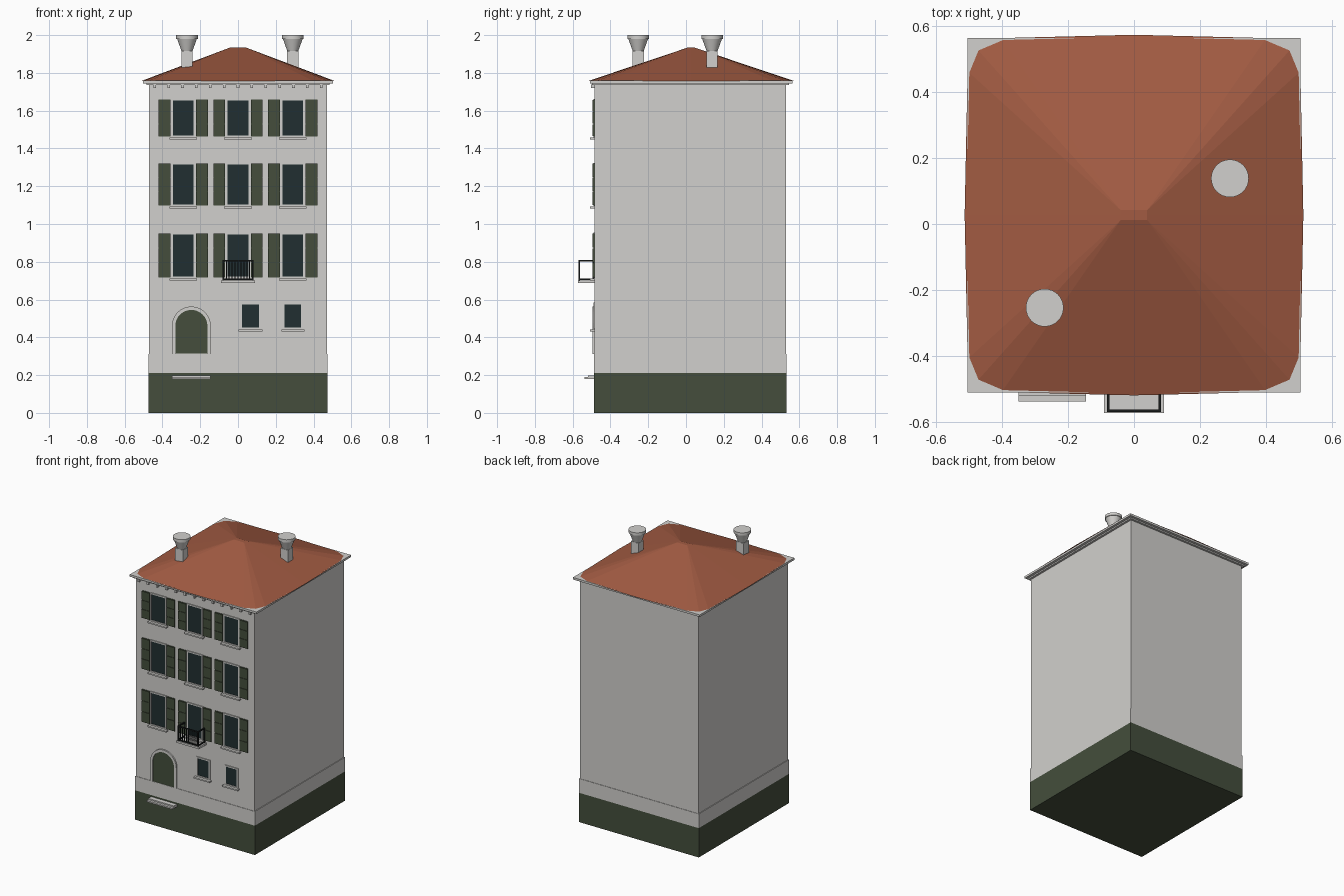
import bpy, bmesh, math
from mathutils import Matrix, Vector

if "Cube" in bpy.data.objects:
    bpy.data.objects.remove(bpy.data.objects["Cube"])


def material(name, rgb):
    m = bpy.data.materials.new(name)
    m.use_nodes = True
    m.diffuse_color = (*rgb, 1)
    m.node_tree.nodes["Principled BSDF"].inputs["Base Color"].default_value = (*rgb, 1)
    return m


PLASTER = material("pale plaster", (0.64, 0.63, 0.61))
GREEN = material("dark green", (0.058, 0.076, 0.045))
GLASS = material("dark glass", (0.015, 0.028, 0.031))
TILE = material("terracotta", (0.36, 0.105, 0.055))
IRON = material("black iron", (0.01, 0.012, 0.012))

WALL = -0.484   # front wall plane
BACK = 0.53


def finish(name, bm, mat):
    bmesh.ops.recalc_face_normals(bm, faces=bm.faces)
    me = bpy.data.meshes.new(name)
    bm.to_mesh(me)
    bm.free()
    me.materials.append(mat)
    ob = bpy.data.objects.new(name, me)
    bpy.context.collection.objects.link(ob)
    return ob


def boxes(name, mat, spans):
    """One object from boxes given as x, y and z ranges."""
    bm = bmesh.new()
    for x, y, z in spans:
        mid = Vector([sum(r) / 2 for r in (x, y, z)])
        size = Vector([r[1] - r[0] for r in (x, y, z)])
        bmesh.ops.create_cube(bm, size=1, matrix=Matrix.Translation(mid) @ Matrix.Diagonal((*size, 1)))
    return finish(name, bm, mat)


def around(c, half):
    return (c - half, c + half)


def proud(depth):
    return (WALL - depth, WALL + 0.01)


# Walls, plinth and eaves
boxes("walls", PLASTER, [((-0.47, 0.47), (WALL, BACK), (0.3, 1.74))])
plinth = ((-0.475, 0.475), (WALL - 0.003, BACK + 0.003))
boxes("upper_plinth", PLASTER, [(*plinth, (0.21, 0.312))])
boxes("green_plinth", GREEN, [(*plinth, (0, 0.21))])
boxes("eaves", PLASTER, [((-0.485, 0.485), (-0.497, 0.545), (1.735, 1.746)),
                         ((-0.503, 0.503), (-0.509, 0.563), (1.744, 1.759))])
boxes("eaves_brackets", PLASTER,
      [(around(i * 0.0735, 0.007), proud(0.018), (1.72, 1.738)) for i in range(-6, 7)])

# Hipped roof with rounded corners and a small flat top
bm = bmesh.new()
mid_y = 0.027
quarter = [(0.512, 0), (0.503, 0.435), (0.475, 0.503), (0.40, 0.535)]
quarter_top = [(0.04, 0), (0.04, 0.015), (0.04, 0.015), (0.04, 0.015)]


def ring(points, end):
    pts = points + [(0, end)]
    right = pts + [(-x, y) for x, y in reversed(points)]
    return right + [(x, -y) for x, y in reversed(right[1:-1])]


low = [bm.verts.new((x, y + mid_y, 1.757)) for x, y in ring(quarter, 0.545)]
high = [bm.verts.new((x, y + mid_y, 1.935)) for x, y in ring(quarter_top, 0.015)]
for i in range(len(low)):
    j = (i + 1) % len(low)
    bm.faces.new((low[i], low[j], high[j], high[i]))
bm.faces.new(high)
bm.faces.new(low)
bmesh.ops.remove_doubles(bm, verts=high, dist=0.0001)
finish("roof", bm, TILE)

# Chimneys: square shaft with a flared round pot
for side, cx, cy in (("right", -0.27, -0.253), ("left", 0.29, 0.138)):
    boxes(side + "_chimney_shaft", PLASTER,
          [(around(cx, 0.03), around(cy, 0.03), (1.79, 1.917))])
    bm = bmesh.new()
    for r1, r2, z1, z2 in ((0.027, 0.053, 1.91, 1.982), (0.057, 0.057, 1.98, 2.0)):
        bmesh.ops.create_cone(bm, cap_ends=True, segments=32, radius1=r1, radius2=r2, depth=z2 - z1,
                              matrix=Matrix.Translation((cx, cy, (z1 + z2) / 2)))
    pot = finish(side + "_chimney_pot", bm, PLASTER)
    bpy.ops.object.select_all(action="DESELECT")
    pot.select_set(True)
    bpy.context.view_layer.objects.active = pot
    bpy.ops.object.shade_smooth_by_angle(angle=math.radians(35))


# Windows: pane, surround, sill and optional shutters
def window(name, cx, half, z0, z1, shutters):
    rim = 0.009
    boxes(name + "_pane", GLASS, [(around(cx, half), proud(0.002), (z0, z1))])
    frame = [(around(cx + s * (half + rim / 2), rim / 2), proud(0.007), (z0 - rim, z1 + rim)) for s in (-1, 1)]
    frame += [(around(cx, half), proud(0.007), around(z, rim / 2))
              for z in (z0 - rim / 2, z1 + rim / 2)]
    boxes(name + "_frame", PLASTER, frame)
    boxes(name + "_sill", PLASTER,
          [(around(cx, half + 0.018), proud(0.024), (z0 - 0.02, z0 - 0.01))])
    if shutters:
        bottom, top = z0 - 0.004, z1 + 0.006
        step = (top - bottom) / 3
        leaves = []
        for s in (-1, 1):
            x = cx + s * 0.099
            leaves.append((around(x, 0.031), proud(0.006), (bottom, top)))
            for k in range(3):
                leaves.append((around(x, 0.031), proud(0.01),
                               (bottom + k * step + 0.002, bottom + (k + 1) * step - 0.002)))
        boxes(name + "_shutters", GREEN, leaves)


for floor, z0, z1 in (("first", 0.722, 0.945), ("second", 1.103, 1.315), ("third", 1.468, 1.653)):
    for col, cx in (("right", -0.29), ("middle", 0), ("left", 0.29)):
        window(floor + "_floor_" + col + "_window", cx, 0.055, z0, z1, True)
window("ground_middle_window", 0.066, 0.045, 0.452, 0.575, False)
window("ground_left_window", 0.29, 0.043, 0.452, 0.575, False)


# Arched doorway and steps
def arch(half, base, spring):
    curve = [(half * math.cos(a), spring + half * math.sin(a))
             for a in [math.pi * i / 20 for i in range(21)]]
    return [(half, base)] + curve + [(-half, base)]


DOOR_X, SPRING = -0.247, 0.46
bm = bmesh.new()
bm.faces.new([bm.verts.new((DOOR_X + x, WALL - 0.004, z)) for x, z in arch(0.085, 0.314, SPRING)])
finish("door", bm, GREEN)

bm = bmesh.new()
outer, inner = arch(0.103, 0.312, SPRING), arch(0.085, 0.312, SPRING)
loops = [[bm.verts.new((DOOR_X + x, y, z)) for x, z in pts]
         for pts, y in ((outer, WALL + 0.01), (outer, WALL - 0.01), (inner, WALL - 0.01), (inner, WALL + 0.01))]
for a, b in zip(loops, loops[1:] + loops[:1]):
    for i in range(len(a) - 1):
        bm.faces.new((a[i], a[i + 1], b[i + 1], b[i]))
for end in (0, -1):
    bm.faces.new([loop[end] for loop in loops])
finish("door_surround", bm, PLASTER)
boxes("door_steps", PLASTER, [(around(DOOR_X, 0.102), (-0.537, WALL), (0.18, 0.19)),
                              (around(DOOR_X, 0.102), (-0.52, WALL), (0.19, 0.199))])

# Balcony slab and iron railing
boxes("balcony_slab", PLASTER, [((-0.09, 0.09), (-0.572, WALL), (0.688, 0.702))])
bar, front = 0.004, -0.564
rails = []
for z in (0.708, 0.806):
    rails.append(((-0.082, 0.082), around(front, bar), around(z, bar)))
    for s in (-1, 1):
        rails.append((around(s * 0.078, bar), (front, WALL), around(z, bar)))
for s in (-1, 1):
    for y in (front, WALL - 0.008):
        rails.append((around(s * 0.078, bar), around(y, bar), (0.7, 0.81)))
for i in range(-4, 5):
    rails.append((around(i * 0.0155, 0.0025), around(front, 0.0025), (0.704, 0.806)))
boxes("balcony_railing", IRON, rails)
